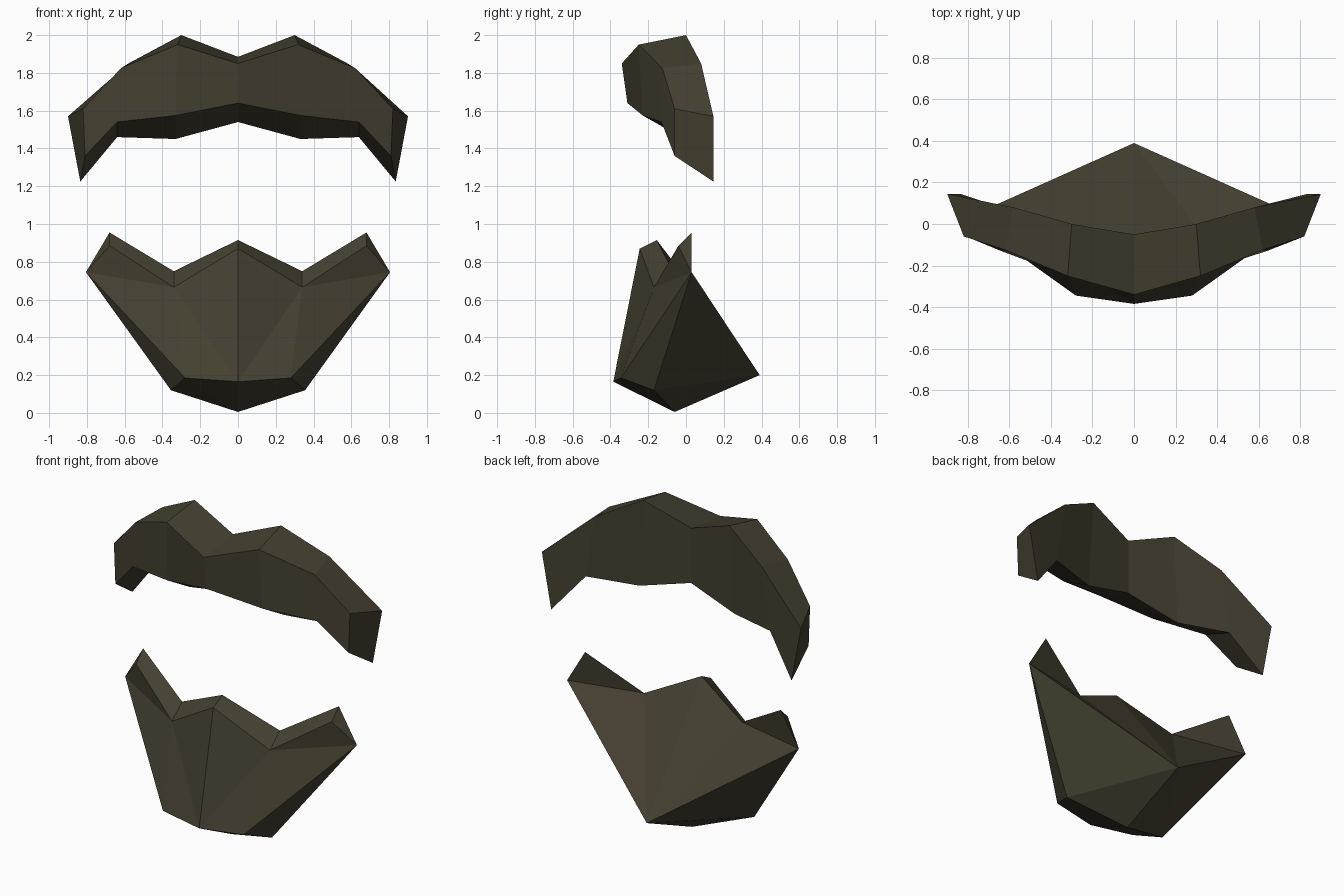
import bpy, bmesh

if "Cube" in bpy.data.objects:
    bpy.data.objects.remove(bpy.data.objects["Cube"])

hair = bpy.data.materials.new("dark brown hair")
hair.diffuse_color = (0.058, 0.050, 0.030, 1.0)
hair.use_nodes = True
hair.node_tree.nodes["Principled BSDF"].inputs["Base Color"].default_value = hair.diffuse_color


def build_mirrored(name, points, faces):
    """Make a faceted solid from its right half, mirrored across x = 0."""
    bm = bmesh.new()
    for side in (1, -1):
        verts = [bm.verts.new((side * x, y, z)) for x, y, z in points]
        for face in faces:
            bm.faces.new([verts[i] for i in face[::side]])
    bmesh.ops.remove_doubles(bm, verts=bm.verts, dist=0.001)
    bmesh.ops.recalc_face_normals(bm, faces=bm.faces)
    mesh = bpy.data.meshes.new(name)
    bm.to_mesh(mesh)
    bm.free()
    mesh.materials.append(hair)
    obj = bpy.data.objects.new(name, mesh)
    bpy.context.collection.objects.link(obj)
    return obj


# Moustache: four-cornered sections from the centre to the drooping tip
# corner order: front top, back top, back bottom, front bottom
sections = [
    [(0, -0.34, 1.85), (0, -0.05, 1.885), (0, -0.05, 1.54), (0, -0.31, 1.64)],
    [(0.32, -0.25, 1.95), (0.30, 0.0, 2.0), (0.33, -0.01, 1.45), (0.33, -0.23, 1.575)],
    [(0.62, -0.125, 1.825), (0.58, 0.08, 1.85), (0.64, 0.08, 1.46), (0.64, -0.13, 1.54)],
    [(0.82, -0.06, 1.61), (0.90, 0.145, 1.57), (0.835, 0.145, 1.225), (0.81, -0.06, 1.36)],
]
points = [p for section in sections for p in section]
faces = [(4 * s + k, 4 * s + (k + 1) % 4, 4 * s + 4 + (k + 1) % 4, 4 * s + 4 + k)
         for s in range(3) for k in range(4)]
faces.append((12, 13, 14, 15))
build_mirrored("moustache", points, faces)

# Beard: zigzag rim above, tapering to a chin wedge
beard = {
    "front_peak": (0, -0.245, 0.87),
    "front_notch": (0.34, -0.17, 0.665),
    "front_tip": (0.68, -0.04, 0.885),
    "back_peak": (0, -0.155, 0.915),
    "back_notch": (0.34, -0.07, 0.75),
    "back_tip": (0.68, 0.03, 0.955),
    "corner": (0.805, 0.03, 0.745),
    "chin_front": (0, -0.385, 0.165),
    "chin_edge": (0.28, -0.345, 0.185),
    "chin_side": (0.355, -0.17, 0.12),
    "chin_base": (0, -0.06, 0.005),
    "throat": (0, 0.39, 0.20),
}
beard_faces = [
    # front
    "front_peak chin_front front_notch",
    "front_notch chin_front chin_edge",
    "front_notch chin_edge corner",
    "front_notch corner front_tip",
    # side and underside
    "corner chin_edge chin_side",
    "chin_front chin_base chin_edge",
    "chin_edge chin_base chin_side",
    "corner chin_side throat",
    "chin_side chin_base throat",
    # rim
    "front_peak front_notch back_notch back_peak",
    "front_notch front_tip back_tip back_notch",
    "front_tip corner back_tip",
    # back
    "back_peak back_notch throat",
    "back_notch corner throat",
    "back_notch back_tip corner",
]
names = list(beard)
build_mirrored("beard", list(beard.values()),
               [[names.index(n) for n in f.split()] for f in beard_faces])
